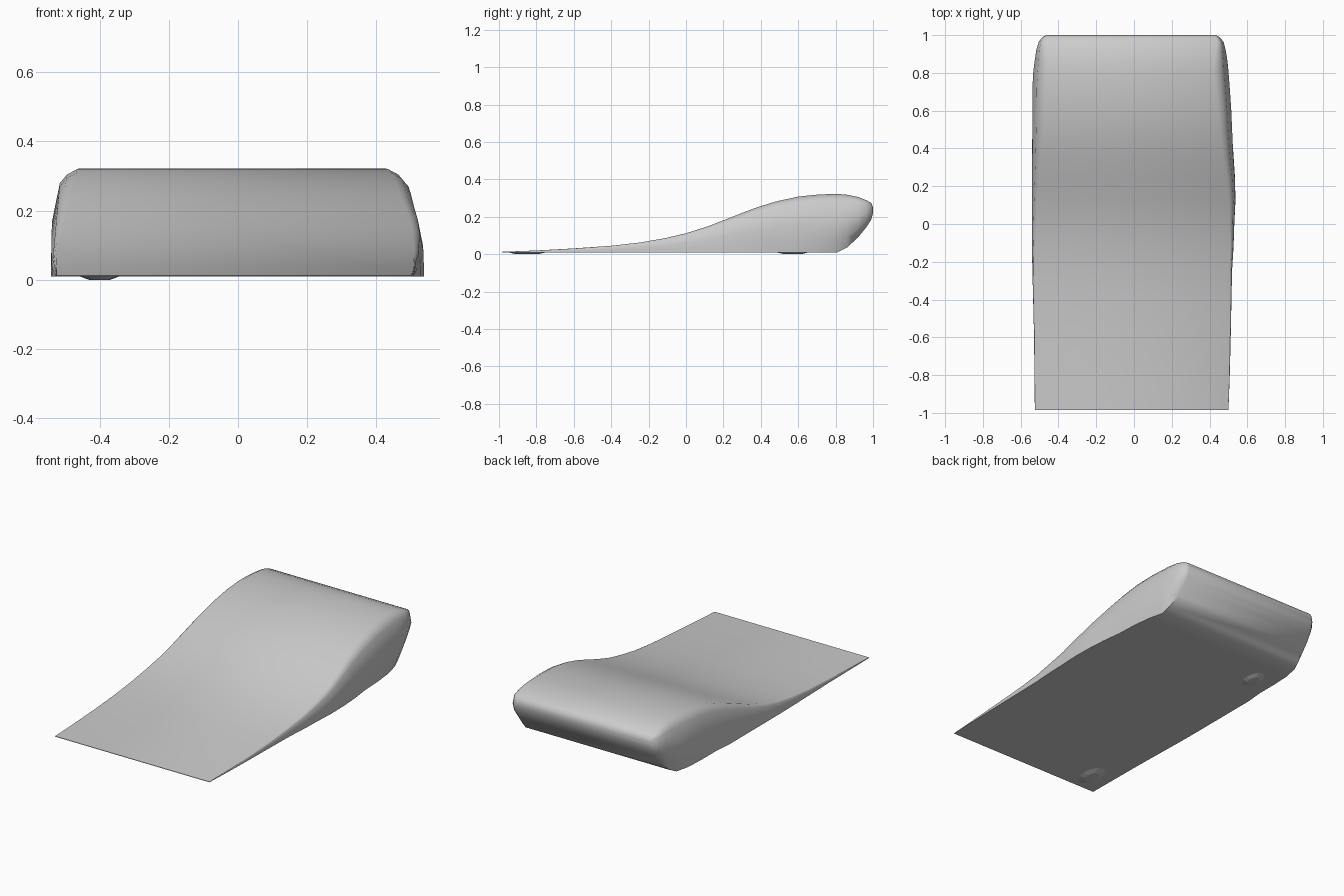
import bpy, bmesh

# side profile stations: y, top z, bottom z, left x, right x, bottom corner inset
STATIONS = [
    (-0.985, 0.013, 0.010, -0.525, 0.500, 0.00),
    (-0.80, 0.020, 0.010, -0.527, 0.507, 0.00),
    (-0.60, 0.031, 0.010, -0.529, 0.512, 0.00),
    (-0.40, 0.045, 0.010, -0.534, 0.516, 0.00),
    (-0.25, 0.062, 0.010, -0.538, 0.519, 0.00),
    (-0.12, 0.084, 0.010, -0.540, 0.527, 0.00),
    (0.00, 0.112, 0.010, -0.540, 0.531, 0.00),
    (0.12, 0.150, 0.010, -0.540, 0.537, 0.00),
    (0.24, 0.197, 0.010, -0.540, 0.535, 0.00),
    (0.36, 0.244, 0.010, -0.540, 0.527, 0.00),
    (0.48, 0.282, 0.010, -0.540, 0.522, 0.01),
    (0.60, 0.308, 0.010, -0.540, 0.517, 0.01),
    (0.72, 0.320, 0.010, -0.540, 0.509, 0.015),
    (0.81, 0.322, 0.010, -0.535, 0.502, 0.03),
    (0.86, 0.318, 0.035, -0.528, 0.497, 0.035),
    (0.92, 0.306, 0.090, -0.519, 0.487, 0.045),
    (0.965, 0.288, 0.145, -0.505, 0.475, 0.04),
    (0.99, 0.275, 0.185, -0.485, 0.452, 0.02),
    (1.00, 0.250, 0.220, -0.465, 0.435, 0.00),
]


def ring(y, zt, zb, xl, xr, inset):
    """Cross-section with shoulders whose rounding grows with the height."""
    h = zt - zb
    k = h / 0.31
    side = [(inset, 0), (inset * 0.3, 0.22), (0.002 * k, 0.5),
            (0.025 * k, 0.87), (0.046 * k, 0.95), (0.075 * k, 1)]
    left = [(xl + d, y, zb + f * h) for d, f in side]
    right = [(xr - d, y, zb + f * h) for d, f in reversed(side)]
    return left + right


# wedge body lofted front to back
bm = bmesh.new()
rings = [[bm.verts.new(p) for p in ring(*s)] for s in STATIONS]
for a, b in zip(rings, rings[1:]):
    n = len(a)
    for i in range(n):
        j = (i + 1) % n
        bm.faces.new((a[i], a[j], b[j], b[i]))
bm.faces.new(rings[0])
bm.faces.new(rings[-1])
bmesh.ops.recalc_face_normals(bm, faces=bm.faces)
mesh = bpy.data.meshes.new("wedge_body")
bm.to_mesh(mesh)
bm.free()
body = bpy.data.objects.new("wedge_body", mesh)
bpy.context.collection.objects.link(body)
bpy.ops.object.select_all(action='DESELECT')
body.select_set(True)
bpy.context.view_layer.objects.active = body
bpy.ops.object.shade_smooth_by_angle(angle=0.87)

# shallow bumps under the base
for name, y, r in (("front_base_bump", -0.85, 0.06), ("rear_base_bump", 0.57, 0.05)):
    bpy.ops.mesh.primitive_cone_add(vertices=12, radius1=r * 0.5, radius2=r,
                                    depth=0.011, location=(-0.40, y, 0.0055))
    bpy.context.object.name = name
    bpy.context.object.scale.y = 1.8
